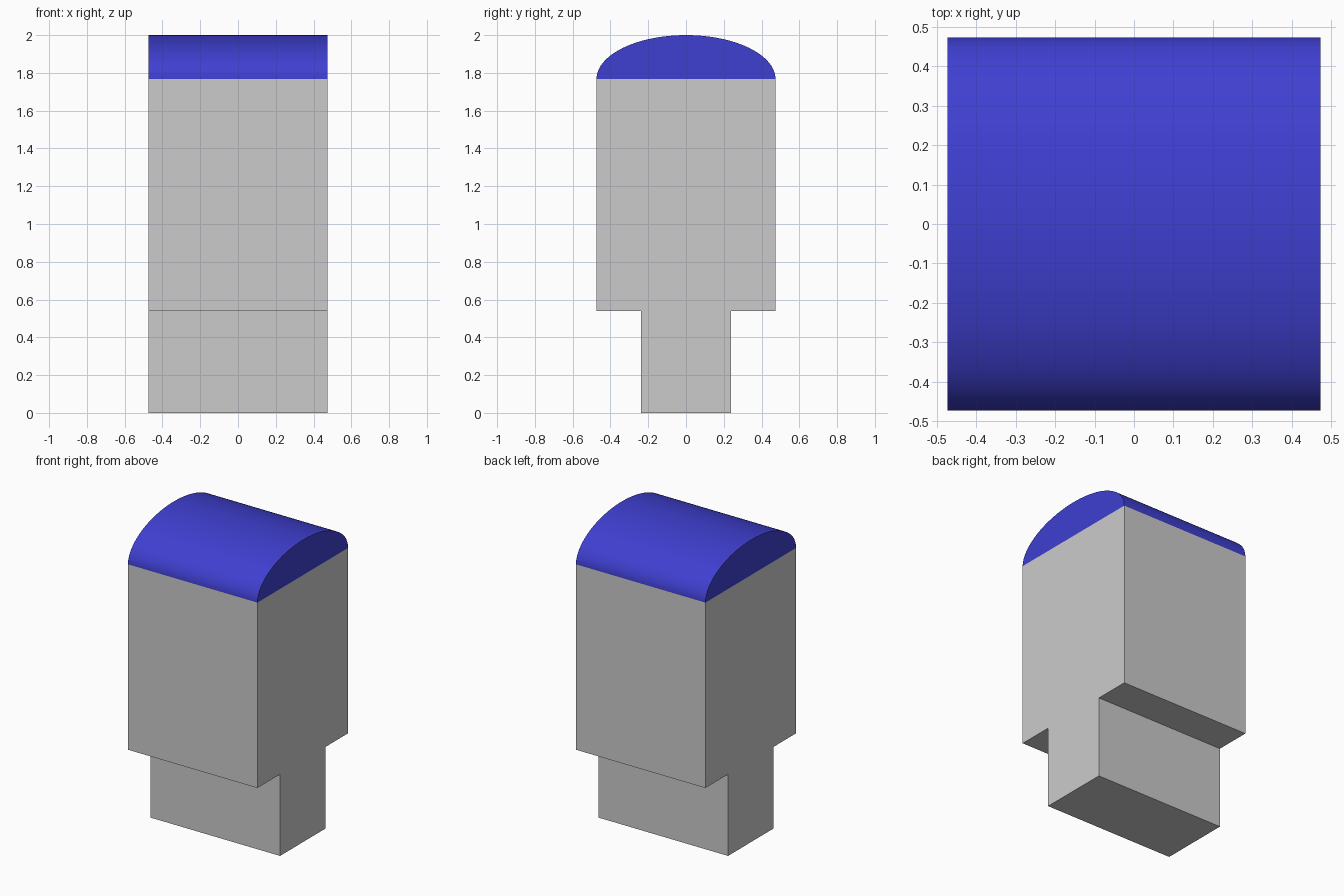
import bpy
import bmesh
import math

if "Cube" in bpy.data.objects:
    bpy.data.objects.remove(bpy.data.objects["Cube"])

HALF = 0.474      # half width of the body
STEM = 0.237      # half depth of the stem
SHOULDER = 0.54   # top of the stem
EAVES = 1.767     # where the rounded cap starts
TOP = 2.0


def extrude_profile(name, profile):
    """Extrude a (y, z) outline along x across the full width."""
    bm = bmesh.new()
    face = bm.faces.new([bm.verts.new((-HALF, y, z)) for y, z in profile])
    result = bmesh.ops.extrude_face_region(bm, geom=[face])
    verts = [v for v in result["geom"] if isinstance(v, bmesh.types.BMVert)]
    bmesh.ops.translate(bm, verts=verts, vec=(2 * HALF, 0, 0))
    bmesh.ops.recalc_face_normals(bm, faces=bm.faces)
    mesh = bpy.data.meshes.new(name)
    bm.to_mesh(mesh)
    bm.free()
    obj = bpy.data.objects.new(name, mesh)
    bpy.context.collection.objects.link(obj)
    return obj


# Body with narrower stem: one T-shaped profile
right = [(STEM, 0), (STEM, SHOULDER), (HALF, SHOULDER), (HALF, EAVES)]
extrude_profile("body", right + [(-y, z) for y, z in reversed(right)])

# Rounded cap: half-ellipse profile
STEPS = 48
arc = [(HALF * math.cos(math.pi * i / STEPS),
        EAVES + (TOP - EAVES) * math.sin(math.pi * i / STEPS))
       for i in range(STEPS + 1)]
cap = extrude_profile("rounded_cap", arc)

blue = bpy.data.materials.new("dark_blue")
blue.diffuse_color = (0.05, 0.05, 0.64, 1)
blue.use_nodes = True
blue.node_tree.nodes["Principled BSDF"].inputs["Base Color"].default_value = blue.diffuse_color
cap.data.materials.append(blue)

# Smooth the curved top, keep the ends crisp
bpy.context.view_layer.objects.active = cap
cap.select_set(True)
bpy.ops.object.shade_smooth_by_angle(angle=math.radians(30))
